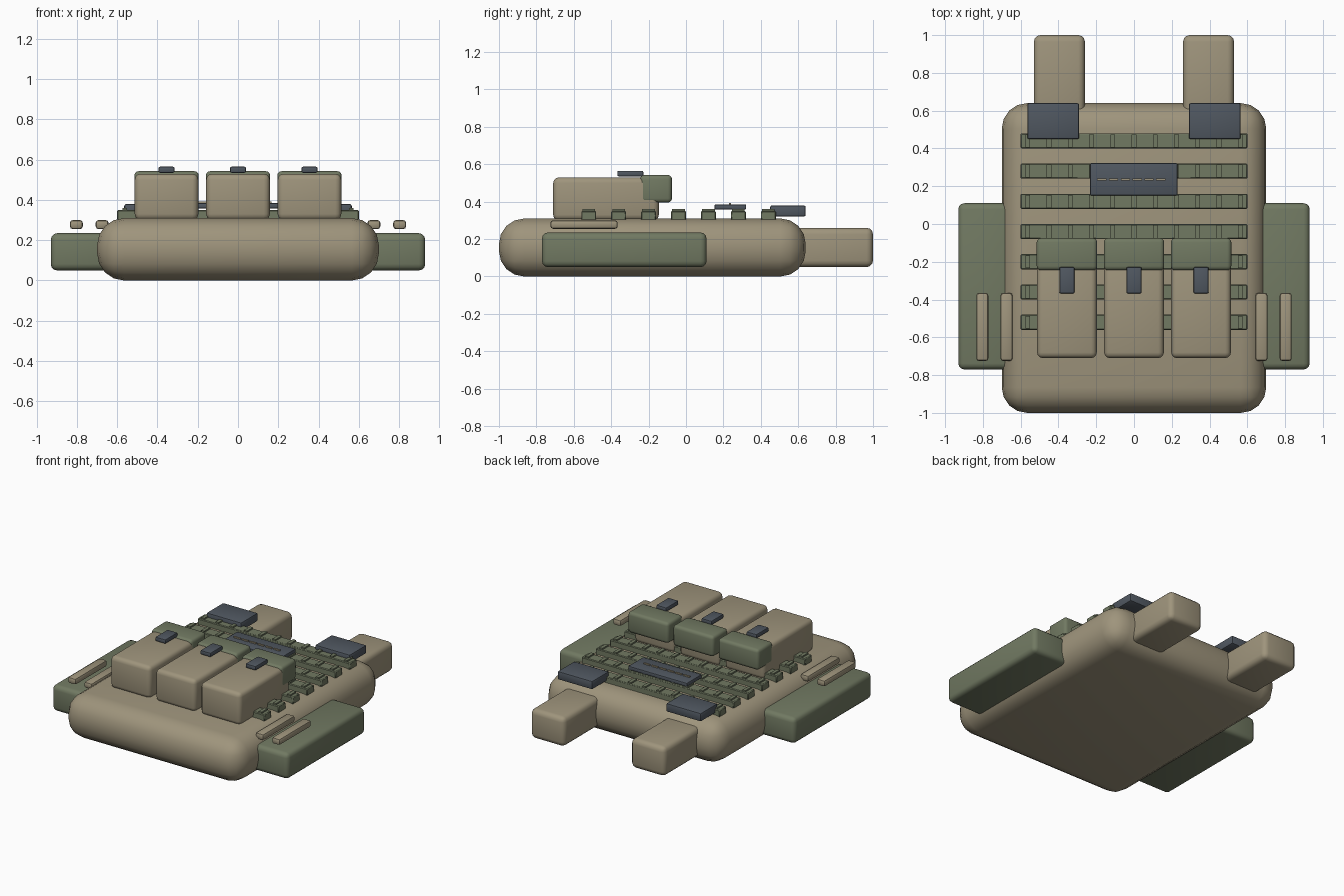
import bpy, bmesh, math

if "Cube" in bpy.data.objects:
    bpy.data.objects.remove(bpy.data.objects["Cube"])


def material(name, rgb):
    m = bpy.data.materials.new(name)
    m.diffuse_color = (*rgb, 1)
    m.use_nodes = True
    m.node_tree.nodes["Principled BSDF"].inputs["Base Color"].default_value = m.diffuse_color
    return m


TAN = material("tan_fabric", (0.345, 0.298, 0.202))
GREEN = material("olive_green", (0.165, 0.192, 0.122))
SLATE = material("slate_plastic", (0.080, 0.096, 0.118))


def box(name, x, y, z, mat, bevel=0.0, segments=3):
    """Rounded box given by its (min, max) range on each axis."""
    bm = bmesh.new()
    bmesh.ops.create_cube(bm, size=1)
    for v in bm.verts:
        for i, (lo, hi) in enumerate((x, y, z)):
            v.co[i] = lo if v.co[i] < 0 else hi
    if bevel:
        bmesh.ops.bevel(bm, geom=bm.edges[:], offset=bevel, segments=segments,
                        profile=0.5, affect='EDGES')
    mesh = bpy.data.meshes.new(name)
    bm.to_mesh(mesh)
    bm.free()
    mesh.materials.append(mat)
    ob = bpy.data.objects.new(name, mesh)
    bpy.context.collection.objects.link(ob)
    if bevel:
        mesh.shade_smooth()
        bpy.context.view_layer.objects.active = ob
        ob.select_set(True)
        bpy.ops.object.shade_smooth_by_angle(angle=math.radians(40))
        ob.select_set(False)
    return ob


def pair(name, x, y, z, mat, bevel=0.0, segments=3):
    """The same box on both sides of x = 0."""
    box(name + "_right", x, y, z, mat, bevel, segments)
    box(name + "_left", (-x[1], -x[0]), y, z, mat, bevel, segments)


# Padded main panel
box("vest_body", (-0.70, 0.70), (-1.0, 0.64), (0, 0.31), TAN, 0.135, 4)

# Shoulder straps and their buckles
pair("shoulder_strap", (0.26, 0.53), (0.50, 1.0), (0.05, 0.26), TAN, 0.035)
pair("shoulder_buckle", (0.29, 0.565), (0.45, 0.64), (0.32, 0.38), SLATE, 0.01, 2)

# Side panels with two straps each
pair("side_panel", (0.62, 0.93), (-0.77, 0.11), (0.05, 0.235), GREEN, 0.032)
for i, x in enumerate((0.675, 0.803)):
    pair(f"side_strap_{i + 1}", (x - 0.032, x + 0.032), (-0.725, -0.365),
         (0.255, 0.30), TAN, 0.014, 2)

# Webbing rows with raised stitch bars
for r in range(7):
    y = 0.44 - 0.16 * r
    box(f"webbing_row_{r + 1}", (-0.60, 0.60), (y - 0.04, y + 0.04),
        (0.30, 0.35), GREEN, 0.005, 1)
    for s in range(11):
        x = (s - 5) * 0.1125
        box(f"webbing_stitch_{r + 1}_{s + 1}", (x - 0.012, x + 0.012),
            (y - 0.034, y + 0.034), (0.34, 0.36), GREEN)

# Chest patch with a dashed stitch line
box("chest_patch", (-0.232, 0.23), (0.152, 0.322), (0.358, 0.385), SLATE, 0.006, 2)
for i in range(6):
    x = -0.195 + 0.0625 * i
    box(f"patch_stitch_{i + 1}", (x, x + 0.049), (0.229, 0.241), (0.384, 0.393), TAN)

# Three pouches with flap and clip
for i, x in enumerate((-0.355, 0, 0.355)):
    box(f"pouch_{i + 1}", (x - 0.158, x + 0.158), (-0.71, -0.145),
        (0.30, 0.53), TAN, 0.03)
    box(f"pouch_flap_{i + 1}", (x - 0.16, x + 0.16), (-0.245, -0.075),
        (0.395, 0.543), GREEN, 0.022)
    box(f"pouch_clip_{i + 1}", (x - 0.04, x + 0.04), (-0.367, -0.228),
        (0.535, 0.565), SLATE, 0.007, 2)
